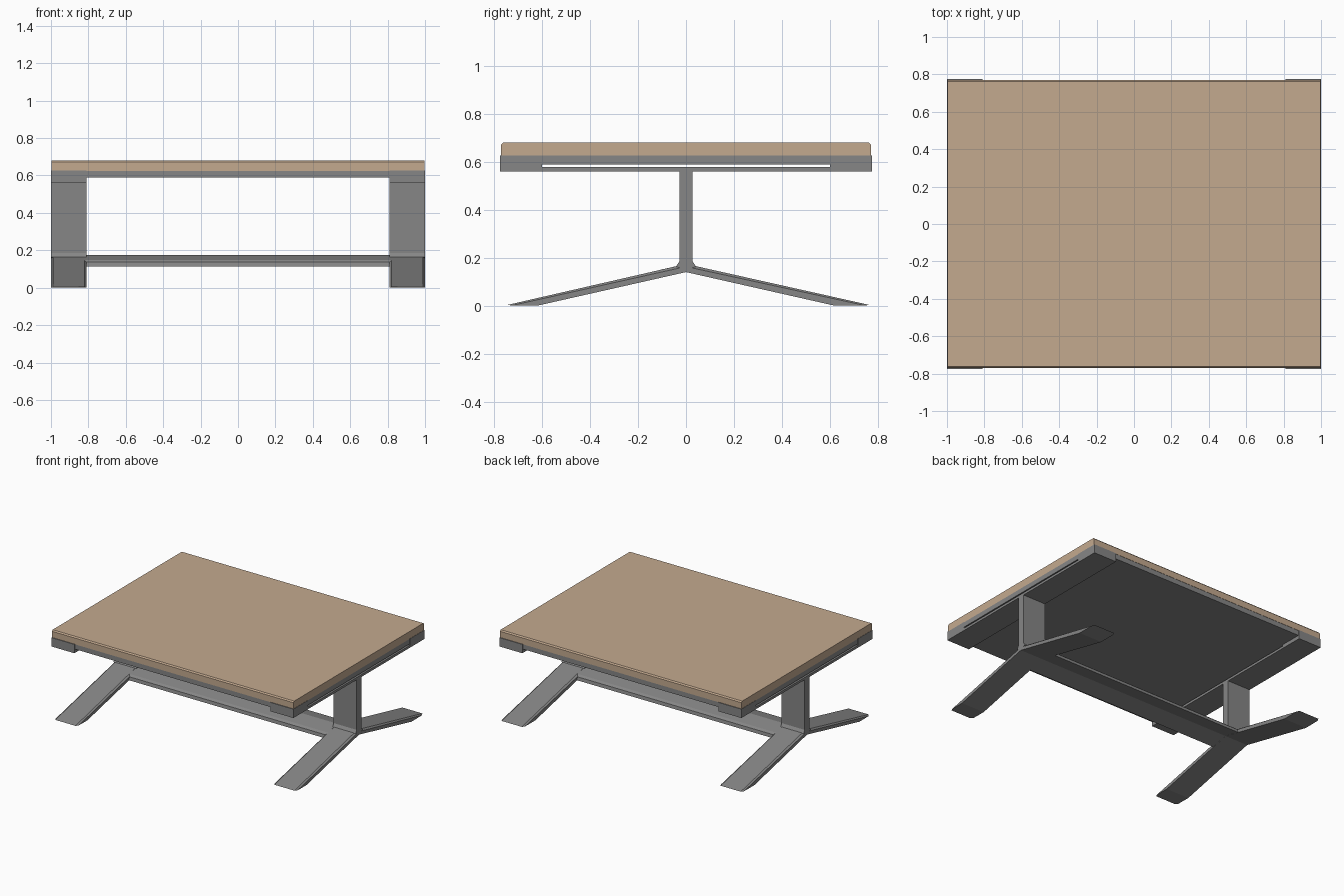
import bpy, bmesh

if "Cube" in bpy.data.objects:
    bpy.data.objects.remove(bpy.data.objects["Cube"])


def material(name, rgb):
    m = bpy.data.materials.new(name)
    m.diffuse_color = (*rgb, 1)
    m.use_nodes = True
    m.node_tree.nodes["Principled BSDF"].inputs["Base Color"].default_value = m.diffuse_color
    return m


WOOD = material("light wood", (0.55, 0.40, 0.275))
STEEL = material("grey steel", (0.24, 0.24, 0.24))


def loft(name, ring_a, ring_b, mat):
    """Solid spanning two matching rings of points."""
    bm = bmesh.new()
    a = [bm.verts.new(p) for p in ring_a]
    b = [bm.verts.new(p) for p in ring_b]
    n = len(a)
    bm.faces.new(a)
    bm.faces.new(b[::-1])
    for i in range(n):
        bm.faces.new((a[i], b[i], b[(i + 1) % n], a[(i + 1) % n]))
    bmesh.ops.recalc_face_normals(bm, faces=bm.faces)
    me = bpy.data.meshes.new(name)
    bm.to_mesh(me)
    bm.free()
    me.materials.append(mat)
    ob = bpy.data.objects.new(name, me)
    bpy.context.collection.objects.link(ob)
    return ob


def prism(name, yz, x0, x1, mat):
    return loft(name, [(x0, y, z) for y, z in yz], [(x1, y, z) for y, z in yz], mat)


# Wooden top with a small chamfer on its upper edge
prism("table_top", [(-.77, .625), (.77, .625), (.77, .672), (.762, .681),
                    (-.762, .681), (-.77, .672)], -.998, .998, WOOD)

# Steel plate under the top
prism("under_plate", [(-.768, .588), (.768, .588), (.768, .625), (-.768, .625)],
      -.998, .998, STEEL)

# Inverted V crossbar with chamfered upper edges
prism("crossbar", [(-.13, .112), (0, .14), (.13, .112), (.125, .136), (.11, .149),
                   (0, .174), (-.11, .149), (-.125, .136)], -.82, .82, STEEL)

W, C = .81, .012  # inner side of the end frames, leg chamfer
for side, s in (("left", -1), ("right", 1)):
    x0, x1 = s * W, s * 1.0

    # End rail with raised ends, leaving a thin slot below the plate
    prism(side + "_end_rail", [(-.775, .56), (.775, .56), (.775, .626), (.6, .626),
                               (.6, .578), (-.6, .578), (-.6, .626), (-.775, .626)],
          x0, x1, STEEL)

    # Upright post with a flared foot
    prism(side + "_post", [(-.027, .565), (-.027, .186), (-.042, .163), (0, .15),
                           (.042, .163), (.027, .186), (.027, .565)], x0, x1, STEEL)

    # Sloping legs, chamfered along the top and cut flat at the floor
    for end, d, tip in (("front", -1, .745), ("back", 1, .765)):
        def ring(bot, mid, top):
            return [(x0, d * bot[0], bot[1]), (x1, d * bot[0], bot[1]),
                    (x1, d * mid[0], mid[1]), (x1 - s * C, d * top[0], top[1]),
                    (x0 + s * C, d * top[0], top[1]), (x0, d * mid[0], mid[1])]

        loft(f"{side}_{end}_leg", ring((0, .14), (0, .163), (0, .174)),
             ring((.62, 0), (tip - .02, 0.001), (tip, .003)), STEEL)
